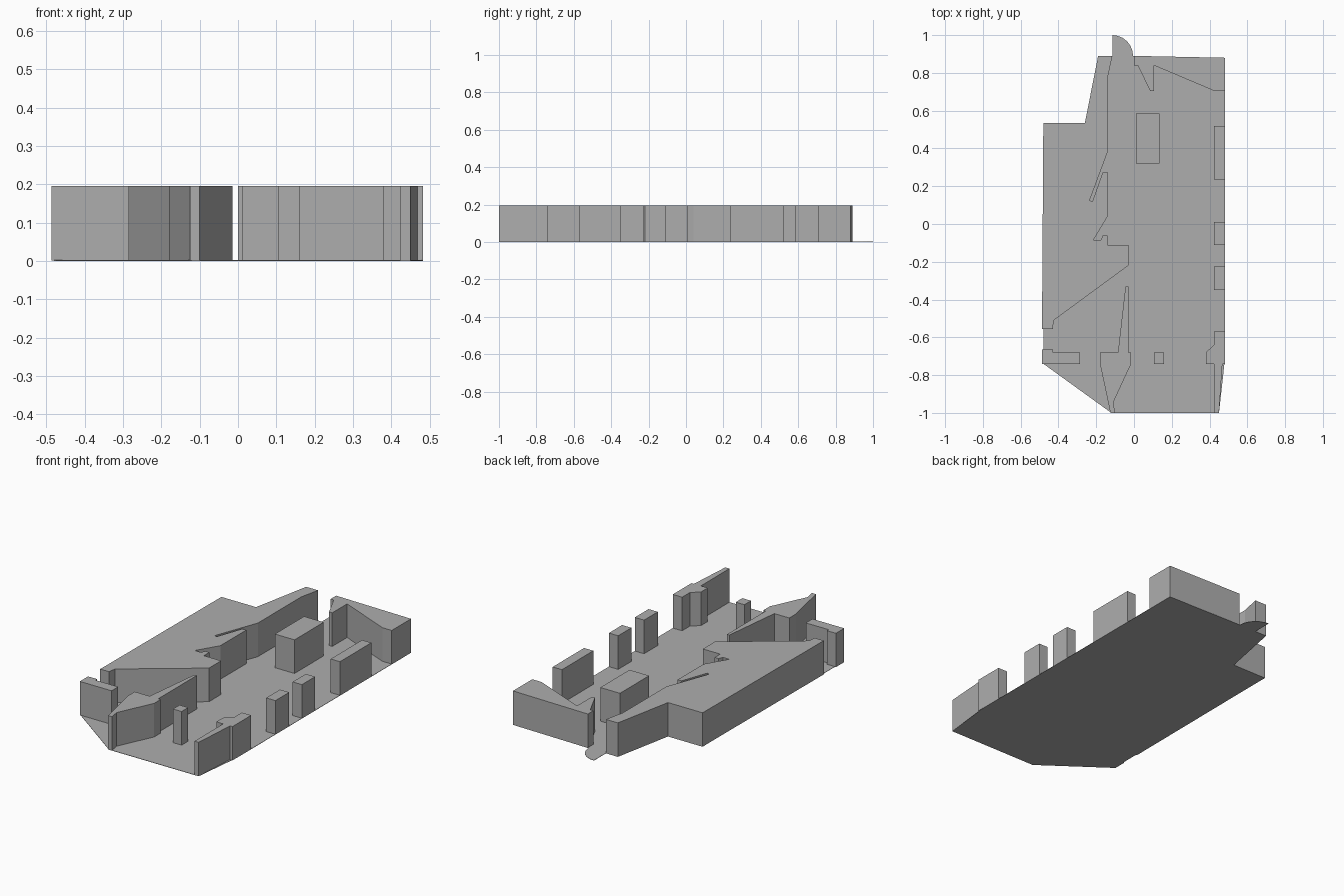
import bpy
import bmesh
from math import sin, cos, radians

cube = bpy.data.objects.get("Cube")
if cube:
    bpy.data.objects.remove(cube, do_unlink=True)

# Heights
WALL_TOP = 0.195
FLOOR_TOP = 0.002

# Setting-out lines of the plan, shared by the floor and the walls
FRONT, BACK = -1, 0.89
WEST, EAST = -0.48, 0.483
WEST_FACE = -0.487
SPINE = -0.14
HALL = -0.03
PIER = 0.424
CORE_WEST, CORE_EAST = 0.01, 0.135
LOBE_X, LOBE_RADIUS = -0.115, 0.11
SILL, SILL_BACK = -0.74, -0.68
RECESS_FRONT, RECESS_BACK = 0.705, 0.84
LEDGE = -0.11
LANDING = -0.555
SHOULDER = (-0.19, BACK)
STEP_INNER = (-0.26, 0.535)
STEP_OUTER = (WEST, STEP_INNER[1])


def make_material(name, level):
    """Create one flat neutral colour."""
    material = bpy.data.materials.new(name)
    material.use_nodes = True
    colour = (level, level, level, 1)
    material.diffuse_color = colour
    for node in material.node_tree.nodes:
        if node.type == 'BSDF_PRINCIPLED':
            node.inputs["Base Color"].default_value = colour
    return material


grey = make_material("plain grey", 0.42)


def extrude_plan(name, outline, bottom, top):
    """Raise a plan outline into a flat-topped solid."""
    bm = bmesh.new()
    face = bm.faces.new([bm.verts.new((x, y, bottom)) for x, y in outline])
    raised = bmesh.ops.extrude_face_region(bm, geom=[face], use_keep_orig=True)
    for item in raised["geom"]:
        if isinstance(item, bmesh.types.BMVert):
            item.co.z = top
    bmesh.ops.recalc_face_normals(bm, faces=bm.faces)
    mesh = bpy.data.meshes.new(name)
    bm.to_mesh(mesh)
    bm.free()
    mesh.materials.append(grey)
    obj = bpy.data.objects.new(name, mesh)
    bpy.context.collection.objects.link(obj)


def wall(name, outline):
    """Full-height wall seated just inside the floor plate."""
    extrude_plan(name, outline, FLOOR_TOP / 2, WALL_TOP)


def block(name, west, east, front, back):
    """Full-height rectangular wall piece."""
    wall(name, [(west, front), (east, front), (east, back), (west, back)])


# Thin floor with a quarter-round lobe at the back
lobe = [(LOBE_X + LOBE_RADIUS * cos(radians(angle)),
         BACK + LOBE_RADIUS * sin(radians(angle)))
        for angle in range(0, 91, 15)]
extrude_plan("floor", [
    (-0.12, FRONT), (0.45, FRONT), (EAST, -0.7), (EAST, BACK - 0.01),
    *lobe, (LOBE_X, BACK), SHOULDER, STEP_INNER, STEP_OUTER, (WEST, SILL),
], 0, FLOOR_TOP)

# Large solid mass along one side, with its slot and notches
back_end = [SHOULDER, (LOBE_X, BACK), (SPINE, 0.77)]
slot = [(SPINE, 0.38), (-0.235, 0.125), (-0.22, 0.12),
        (-0.165, 0.275), (SPINE, 0.275)]
notch = [(SPINE, 0.04), (-0.215, -0.085), (-0.175, -0.085),
         (-0.165, -0.06), (SPINE, -0.06)]
ramp = [(SPINE, LEDGE), (HALL, LEDGE), (HALL, LEDGE * 2),
        (-0.425, -0.51), (-0.43, LANDING), (WEST_FACE, LANDING)]
wall("side_mass", back_end + slot + notch + ramp + [STEP_OUTER, STEP_INNER])

# Back wall with two angled recesses
wall("back_wall", [
    (0, BACK), (0, RECESS_BACK), (0.02, RECESS_BACK),
    (0.085, RECESS_FRONT), (0.105, RECESS_FRONT), (0.105, RECESS_BACK),
    (PIER, RECESS_FRONT), (EAST, RECESS_FRONT), (EAST, BACK - 0.01),
])

# Tapered partition near the front
wall("front_partition", [
    (-0.045, -0.33), (HALL, -0.33), (HALL, SILL_BACK),
    (HALL / 2, SILL_BACK), (HALL / 2, SILL), (-0.11, -0.945),
    (-0.1, FRONT), (-0.125, FRONT), (-0.18, SILL),
    (-0.18, SILL_BACK), (-0.085, SILL_BACK),
])

# Front corner: a splayed pier and a tapering wall running to the front edge
wall("front_corner_pier", [
    (PIER, -0.57), (EAST, -0.57), (EAST, SILL), (0.38, SILL),
    (0.38, SILL_BACK), (PIER, -0.64),
])
wall("front_corner_wall", [
    (PIER, SILL), (0.468, SILL), (0.45, FRONT), (PIER, FRONT),
])

# Side corner wall with a thicker outer end
block("side_corner_wall", -0.43, -0.285, SILL, SILL_BACK)
block("side_corner_end", WEST_FACE, -0.43, SILL, -0.665)

# Free-standing core and small pillar
block("central_core", CORE_WEST, CORE_EAST, 0.32, 0.585)
block("small_pillar", 0.105, 0.16, SILL, SILL_BACK)

# Row of piers along the open side
pier_spans = {"back": (0.235, 0.52), "middle": (LEDGE, 0.01), "front": (-0.35, -0.225)}
for position, (front, back) in pier_spans.items():
    block(f"{position}_side_pier", PIER, EAST, front, back)
